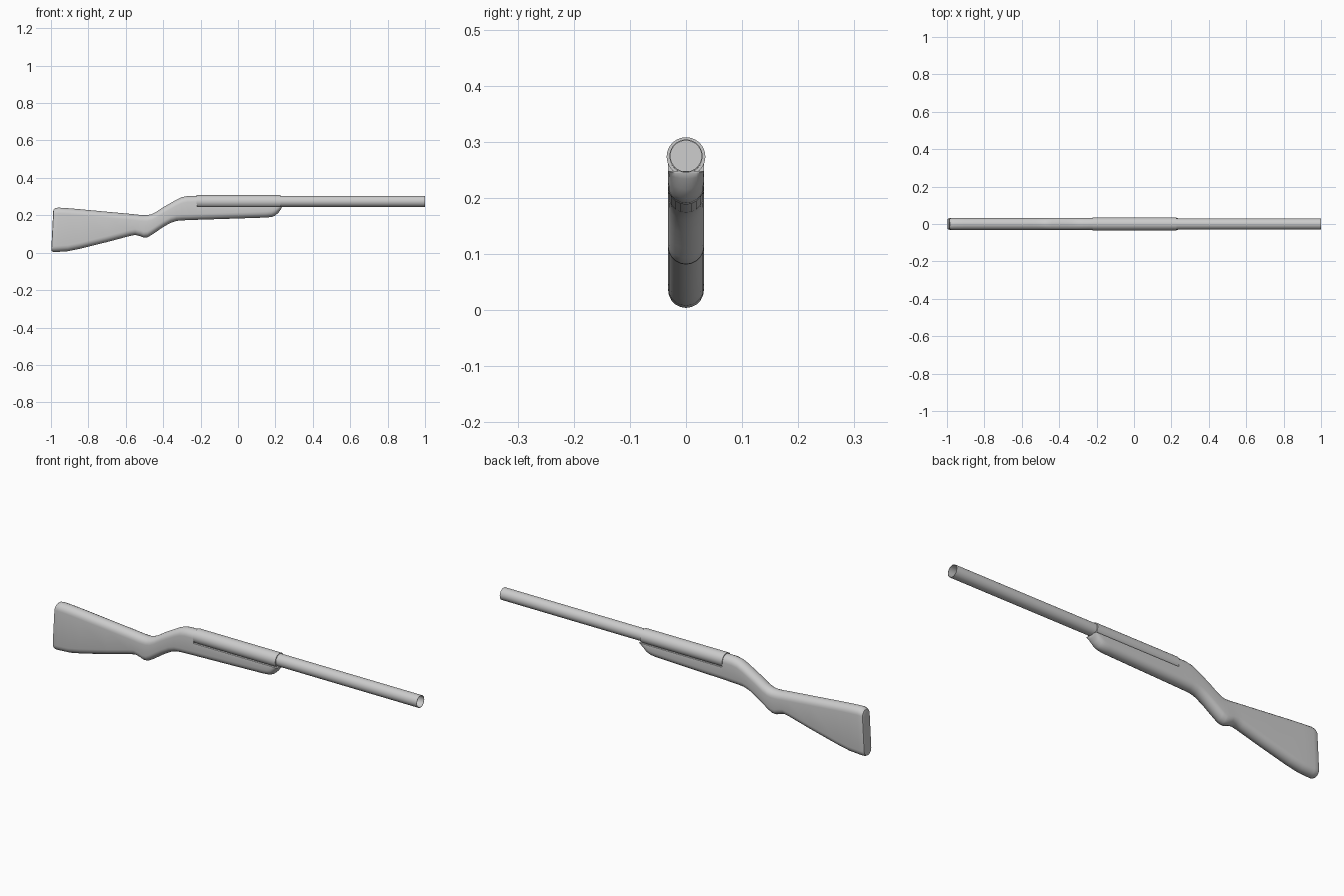
import bpy, bmesh
from math import sin, cos, pi

N = 10  # segments per half arc


def finish(bm, name, angle=0.6):
    bmesh.ops.recalc_face_normals(bm, faces=bm.faces)
    me = bpy.data.meshes.new(name)
    bm.to_mesh(me)
    bm.free()
    ob = bpy.data.objects.new(name, me)
    bpy.context.collection.objects.link(ob)
    bpy.ops.object.select_all(action='DESELECT')
    ob.select_set(True)
    bpy.context.view_layer.objects.active = ob
    bpy.ops.object.shade_smooth_by_angle(angle=angle)
    return ob


def bridge(bm, rings):
    for a, b in zip(rings, rings[1:]):
        for i in range(len(a)):
            j = (i + 1) % len(a)
            bm.faces.new((a[i], a[j], b[j], b[i]))


def section(bm, x, top, bot, w, flat=False, lean=0.0):
    # rounded slab section; flat=True squares off the top
    h = top - bot
    rb = min(w, h * (0.9 if flat else 0.5))
    rt = 0.001 if flat else rb
    pts = [(-w * cos(pi * i / N), bot + rb - rb * sin(pi * i / N)) for i in range(N + 1)]
    for i in range(N + 1):
        c, s = cos(pi * i / N), sin(pi * i / N)
        y = (w - rt) * (1 if c > 0 else -1 if i > N / 2 else 0) + rt * c if flat else w * c
        pts.append((y, top - rt + rt * s))
    return [bm.verts.new((x + lean * (z - bot) / h, y, z)) for y, z in pts]


# wooden stock: x, top, bottom, half width, flat top, lean
stations = [
    (-0.998, 0.222, 0.020, 0.022, False, 0.010),
    (-0.997, 0.232, 0.009, 0.028, False, 0.012),
    (-0.988, 0.239, 0.004, 0.031, False, 0.012),
    (-0.970, 0.241, 0.004, 0.032, False, 0.010),
    (-0.910, 0.238, 0.008, 0.032, False, 0.0),
    (-0.850, 0.233, 0.020, 0.032, False, 0.0),
    (-0.700, 0.219, 0.057, 0.032, False, 0.0),
    (-0.580, 0.208, 0.089, 0.032, False, 0.0),
    (-0.550, 0.205, 0.095, 0.032, False, 0.0),
    (-0.525, 0.202, 0.089, 0.032, False, 0.0),
    (-0.505, 0.201, 0.081, 0.032, False, 0.0),
    (-0.485, 0.201, 0.082, 0.032, False, 0.0),
    (-0.465, 0.205, 0.093, 0.032, False, 0.0),
    (-0.440, 0.217, 0.110, 0.032, False, 0.0),
    (-0.400, 0.243, 0.137, 0.032, False, 0.0),
    (-0.360, 0.266, 0.160, 0.032, False, 0.0),
    (-0.330, 0.283, 0.170, 0.032, False, 0.0),
    (-0.300, 0.297, 0.173, 0.032, False, 0.0),
    (-0.270, 0.303, 0.174, 0.032, False, 0.0),
    (-0.221, 0.304, 0.176, 0.032, False, 0.0),
    (-0.220, 0.248, 0.176, 0.032, True, 0.0),
    (0.000, 0.248, 0.183, 0.032, True, 0.0),
    (0.150, 0.248, 0.188, 0.032, True, 0.0),
    (0.180, 0.248, 0.191, 0.032, True, 0.0),
    (0.200, 0.248, 0.199, 0.032, True, 0.0),
    (0.217, 0.248, 0.215, 0.032, True, 0.0),
    (0.230, 0.248, 0.234, 0.032, True, 0.0),
    (0.236, 0.248, 0.244, 0.031, True, 0.0),
]
bm = bmesh.new()
rings = [section(bm, *s) for s in stations]
bridge(bm, rings)
bm.faces.new(rings[0])
bm.faces.new(rings[-1])
bmesh.ops.remove_doubles(bm, verts=bm.verts, dist=0.00005)
finish(bm, "stock")


def tube(name, x0, x1, z, r, inner, seg=40):
    # closed-wall open pipe along x
    bm = bmesh.new()
    prof = [(x0, r), (x1, r), (x1, inner), (x0, inner), (x0, r)]
    rings = [[bm.verts.new((x, q * cos(2 * pi * i / seg), z + q * sin(2 * pi * i / seg)))
              for i in range(seg)] for x, q in prof]
    bridge(bm, rings)
    bmesh.ops.remove_doubles(bm, verts=bm.verts, dist=0.00005)
    return finish(bm, name)


# long barrel and the sleeve around its rear half
tube("barrel", -0.222, 1.0, 0.2745, 0.0295, 0.0275)
tube("sleeve", -0.222, 0.228, 0.2735, 0.0345, 0.0290)
